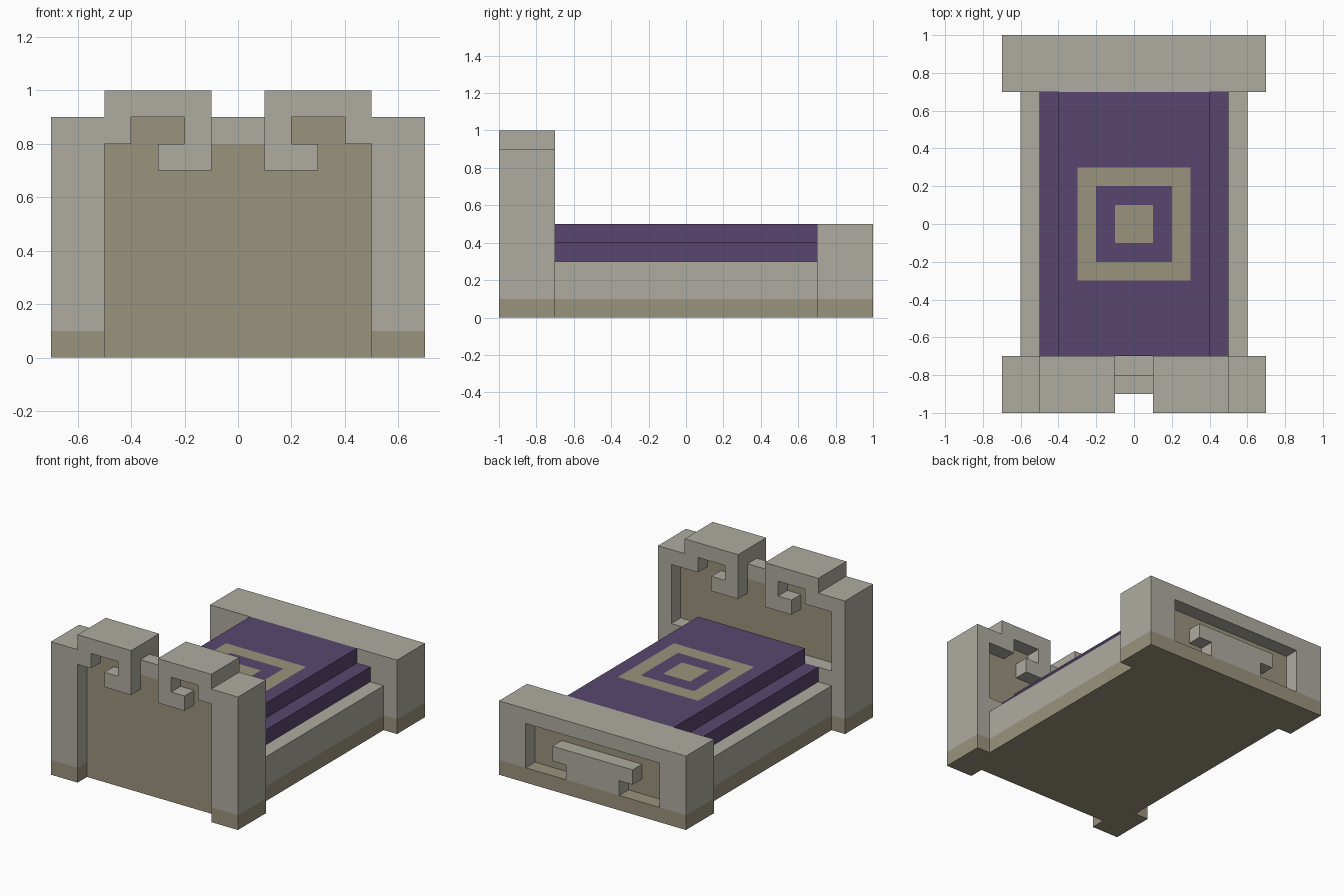
import bpy
import bmesh
from mathutils import Vector

cube = bpy.data.objects.get("Cube")
if cube:
    bpy.data.objects.remove(cube, do_unlink=True)


def material(name, rgb):
    m = bpy.data.materials.new(name)
    linear = [((c / 255 + 0.055) / 1.055) ** 2.4 for c in rgb] + [1]
    m.diffuse_color = linear
    m.use_nodes = True
    node = next(n for n in m.node_tree.nodes if n.type == 'BSDF_PRINCIPLED')
    node.inputs["Base Color"].default_value = linear
    return m


STONE = material("pale stone", (175, 172, 160))
TAN = material("dark tan", (154, 147, 125))
PURPLE = material("purple cloth", (88, 70, 110))


def prism(name, profile, lo, hi, mat, axis='Y', mirror=False):
    """Extrude a flat outline along Y (outline in xz) or Z (outline in xy)."""
    def place(a, b, d):
        return (a, d, b) if axis == 'Y' else (a, b, d)
    bm = bmesh.new()
    face = bm.faces.new([bm.verts.new(place(a, b, lo)) for a, b in profile])
    grown = bmesh.ops.extrude_face_region(bm, geom=[face])["geom"]
    shift = Vector(place(0, 0, hi - lo))
    bmesh.ops.translate(bm, vec=shift,
                        verts=[g for g in grown if isinstance(g, bmesh.types.BMVert)])
    bmesh.ops.recalc_face_normals(bm, faces=bm.faces[:])
    mesh = bpy.data.meshes.new(name)
    bm.to_mesh(mesh)
    bm.free()
    mesh.materials.append(mat)
    obj = bpy.data.objects.new(name, mesh)
    bpy.context.collection.objects.link(obj)
    if mirror:
        obj.modifiers.new("mirror", 'MIRROR').use_mirror_merge = False
    return obj


def rect(x0, x1, z0, z1):
    return [(x0, z0), (x1, z0), (x1, z1), (x0, z1)]


def symmetric(half):
    """Complete a right-hand outline with its left-hand reflection."""
    return half + [(-a, b) for a, b in reversed(half)]


# Plinth with the notched front and wider ends
prism("base", symmetric([(.5, -.9), (.5, -1), (.7, -1), (.7, -.7), (.6, -.7),
                         (.6, .7), (.7, .7), (.7, 1)]), 0, .1, TAN, axis='Z')

# Headboard posts and hooked scrolls; the rear opening is wider
for name, inner, y0, y1 in (("headboard_front_frame", .5, -1, -.9),
                            ("headboard_rear_frame", .6, -.9, -.7)):
    prism(name, [(inner, .1), (.7, .1), (.7, .9), (.5, .9), (.5, 1), (.1, 1),
                 (.1, .7), (.3, .7), (.3, .8), (.2, .8), (.2, .9), (.4, .9),
                 (.4, .8), (inner, .8)], y0, y1, STONE, mirror=True)
prism("headboard_panel", rect(-.6, .6, .1, .8), -.9, -.8, TAN)
prism("scroll_infill", rect(.2, .4, .8, .9), -.9, -.8, TAN, mirror=True)
prism("headboard_cap", rect(-.1, .1, .8, .9), -.9, -.8, STONE)
prism("headboard_sill", rect(-.6, .6, .1, .4), -.8, -.7, STONE)

# Side rails
prism("bed_frame", rect(-.6, .6, .1, .3), -.7, .7, STONE)

# Footboard with a recessed panel and raised ornament
prism("footboard", rect(-.7, .7, .1, .5), .7, .85, STONE)
prism("footboard_frame", symmetric([(.5, .4), (.5, .1), (.7, .1), (.7, .5)]),
      .85, 1, STONE)
prism("footboard_panel", rect(-.5, .5, .1, .4), .85, .9, TAN)
prism("footboard_ornament", symmetric([(.2, .1), (.2, .2), (.3, .2), (.3, .3)]),
      .9, 1, STONE)

# Stepped blanket, cut on top into concentric squares
blanket = prism("blanket", symmetric([(.5, .3), (.5, .4), (.4, .4), (.4, .5)]),
                -.7, .7, PURPLE)
blanket.data.materials.append(TAN)
bm = bmesh.new()
bm.from_mesh(blanket.data)
for normal in ((1, 0, 0), (0, 1, 0)):
    for d in (-.3, -.2, -.1, .1, .2, .3):
        bmesh.ops.bisect_plane(bm, geom=bm.verts[:] + bm.edges[:] + bm.faces[:],
                               plane_co=Vector(normal) * d, plane_no=normal)
for f in bm.faces:
    c = f.calc_center_median()
    ring = max(abs(c.x), abs(c.y))
    # Use the furthest cell edge so each square ring is complete
    reach = max(max(abs(v.co.x), abs(v.co.y)) for v in f.verts)
    if c.z > .49 and f.normal.z > .9 and ring < .3:
        f.material_index = int(reach < .11 or .21 < reach < .31)
bm.to_mesh(blanket.data)
bm.free()
